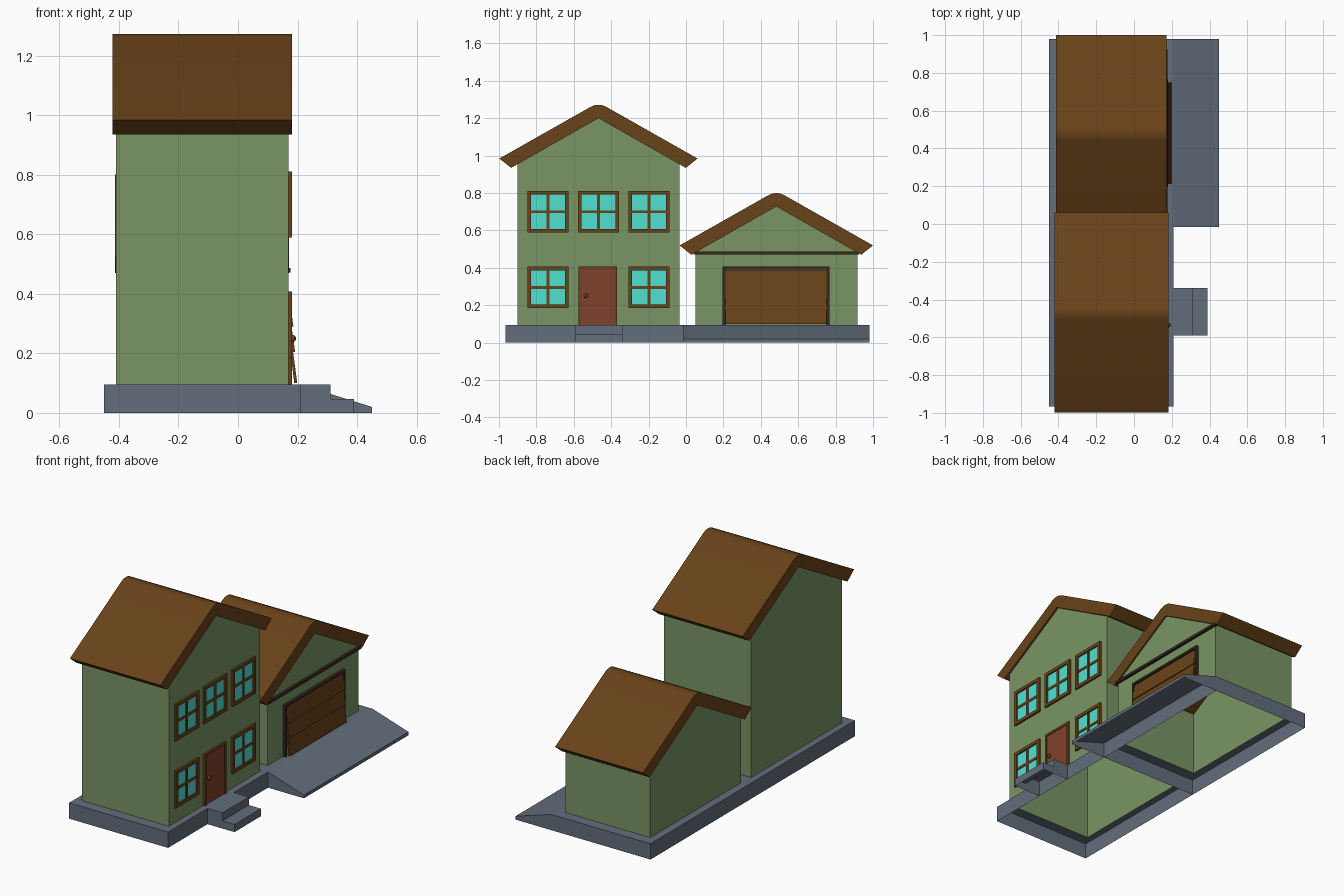
import bpy, bmesh
from mathutils import Vector

if "Cube" in bpy.data.objects:
    bpy.data.objects.remove(bpy.data.objects["Cube"])


def material(name, rgb):
    m = bpy.data.materials.new(name)
    m.diffuse_color = (*rgb, 1)
    m.use_nodes = True
    m.node_tree.nodes["Principled BSDF"].inputs["Base Color"].default_value = m.diffuse_color
    return m


GREEN = material("green_siding", (0.19, 0.30, 0.13))
BROWN = material("brown_wood", (0.14, 0.055, 0.01))
DARK = material("dark_trim", (0.04, 0.02, 0.012))
STONE = material("stone", (0.125, 0.155, 0.20))
RED = material("red_paint", (0.22, 0.052, 0.025))
GLASS = material("glass", (0.08, 0.75, 0.64))


def finish(bm, name, mat):
    bmesh.ops.recalc_face_normals(bm, faces=bm.faces)
    me = bpy.data.meshes.new(name)
    bm.to_mesh(me)
    bm.free()
    me.materials.append(mat)
    ob = bpy.data.objects.new(name, me)
    bpy.context.collection.objects.link(ob)
    return ob


def prism(name, pts, a0, a1, axis, mat, open_sides=()):
    """Extrude a profile along x (points are y,z) or y (points are x,z)."""
    bm = bmesh.new()
    place = (lambda p, a: (a, p[0], p[1])) if axis == 'x' else (lambda p, a: (p[0], a, p[1]))
    A = [bm.verts.new(place(p, a0)) for p in pts]
    B = [bm.verts.new(place(p, a1)) for p in pts]
    bm.faces.new(A)
    bm.faces.new(B[::-1])
    n = len(pts)
    for i in range(n):
        if i not in open_sides:
            j = (i + 1) % n
            bm.faces.new((A[i], B[i], B[j], A[j]))
    return finish(bm, name, mat)


def boxes(name, mat, *ranges):
    """One object from boxes given as (x0, x1, y0, y1, z0, z1)."""
    bm = bmesh.new()
    for x0, x1, y0, y1, z0, z1 in ranges:
        vs = bmesh.ops.create_cube(bm, size=1)["verts"]
        for v in vs:
            v.co = Vector(((x0 + x1) / 2 + v.co.x * (x1 - x0),
                           (y0 + y1) / 2 + v.co.y * (y1 - y0),
                           (z0 + z1) / 2 + v.co.z * (z1 - z0)))
    return finish(bm, name, mat)


BASE = 0.095
PITCH = 0.567


# Open-bottomed foundation: sides and a top rim around the walls
def foundation(name, outer, inner):
    bm = bmesh.new()
    ring = lambda r, z: [bm.verts.new((r[i], r[j], z)) for i, j in ((0, 2), (1, 2), (1, 3), (0, 3))]
    loops = [ring(outer, 0), ring(outer, BASE), ring(inner, BASE)]
    for lo, hi in zip(loops, loops[1:]):
        for i in range(4):
            j = (i + 1) % 4
            bm.faces.new((lo[i], lo[j], hi[j], hi[i]))
    finish(bm, name, STONE)


# Gabled wall shell plus roof with a softened ridge
def building(name, cy, top, wall_x, roof_x, half):
    apex = top - 0.072
    w = 0.433
    eave = apex - PITCH * w
    prism(name + "_walls",
          [(cy - w, BASE), (cy + w, BASE), (cy + w, eave), (cy, apex), (cy - w, eave)],
          *wall_x, 'x', GREEN, open_sides=(0, 2, 3))
    edge = top + 0.013 - PITCH * half
    right = [(0.02, top - 0.002), (0.04, top - 0.010), (half, edge), (half - 0.063, edge - 0.05)]
    left = [(-y, z) for y, z in reversed(right)]
    profile = left + [(0, top)] + right + [(0, apex)]
    roof = prism(name + "_roof", [(cy + y, z) for y, z in profile], *roof_x, 'x', BROWN)
    for p in roof.data.polygons:
        p.use_smooth = True
    bpy.context.view_layer.objects.active = roof
    roof.select_set(True)
    bpy.ops.object.shade_smooth_by_angle(angle=0.5)
    roof.select_set(False)


HY, GY = -0.468, 0.483
foundation("house_foundation", (-0.45, 0.21, -0.965, -0.015), (-0.41, 0.17, HY - 0.433, HY + 0.433))
foundation("garage_foundation", (-0.45, 0.21, -0.015, 0.98), (-0.403, 0.162, GY - 0.433, GY + 0.433))
building("house", HY, 1.272, (-0.41, 0.17), (-0.421, 0.182), 0.53)
building("garage", GY, 0.80, (-0.403, 0.162), (-0.413, 0.172), 0.517)


# Windows: glass, frame and cross bars
def window(name, y, z):
    w, h, t = 0.11, 0.111, 0.02
    f0, f1 = 0.166, 0.182
    boxes(name + "_glass", GLASS, (0.168, 0.173, y - w + t / 2, y + w - t / 2, z - h + t / 2, z + h - t / 2))
    boxes(name + "_frame", BROWN,
          (f0, f1, y - w, y - w + t, z - h, z + h), (f0, f1, y + w - t, y + w, z - h, z + h),
          (f0, f1, y - w + t, y + w - t, z - h, z - h + t),
          (f0, f1, y - w + t, y + w - t, z + h - t, z + h),
          (f0, 0.178, y - 0.008, y + 0.008, z - h + t, z + h - t),
          (f0, 0.177, y - w + t, y + w - t, z - 0.008, z + 0.008))


for i, dy in enumerate((-0.27, 0, 0.27)):
    window(f"upper_window_{i + 1}", HY + dy, 0.70)
    if dy:
        window(f"lower_window_{i + 1}", HY + dy, 0.296)

# Front door with frame and knob
boxes("front_door", RED, (0.166, 0.177, -0.562, -0.381, BASE, 0.393))
boxes("front_door_frame", BROWN, (0.166, 0.182, -0.575, -0.561, BASE, 0.406),
      (0.166, 0.182, -0.382, -0.368, BASE, 0.406), (0.166, 0.182, -0.561, -0.382, 0.392, 0.406))
bm = bmesh.new()
bmesh.ops.create_uvsphere(bm, u_segments=12, v_segments=8, radius=0.012)
bmesh.ops.translate(bm, verts=bm.verts, vec=(0.183, -0.535, 0.25))
finish(bm, "door_knob", BROWN)

# Garage door: three leaning panels in a dark frame
for i, (z0, z1, x0, x1) in enumerate(((0.10, 0.205, 0.195, 0.182), (0.205, 0.29, 0.188, 0.177),
                                      (0.29, 0.388, 0.182, 0.170))):
    prism(f"garage_door_panel_{i + 1}", [(x0 - 0.006, z0), (x0 + 0.004, z0), (x1 + 0.003, z1), (x1 - 0.006, z1)],
          0.211, 0.750, 'y', BROWN)
boxes("garage_door_frame", DARK, (0.158, 0.180, 0.195, 0.211, BASE, 0.406),
      (0.158, 0.180, 0.750, 0.766, BASE, 0.406), (0.158, 0.180, 0.211, 0.750, 0.392, 0.406))
boxes("garage_trim", DARK, (0.158, 0.177, 0.042, 0.924, 0.471, 0.487))

# Sloped driveway and front steps, open underneath
prism("driveway", [(0.21, 0), (0.45, 0), (0.45, 0.02), (0.21, BASE)], -0.015, 0.98, 'y', STONE, open_sides=(0, 3))
prism("front_steps", [(0.21, 0), (0.39, 0), (0.39, 0.046), (0.31, 0.046), (0.31, BASE), (0.21, BASE)],
      -0.59, -0.34, 'y', STONE, open_sides=(0, 5))
